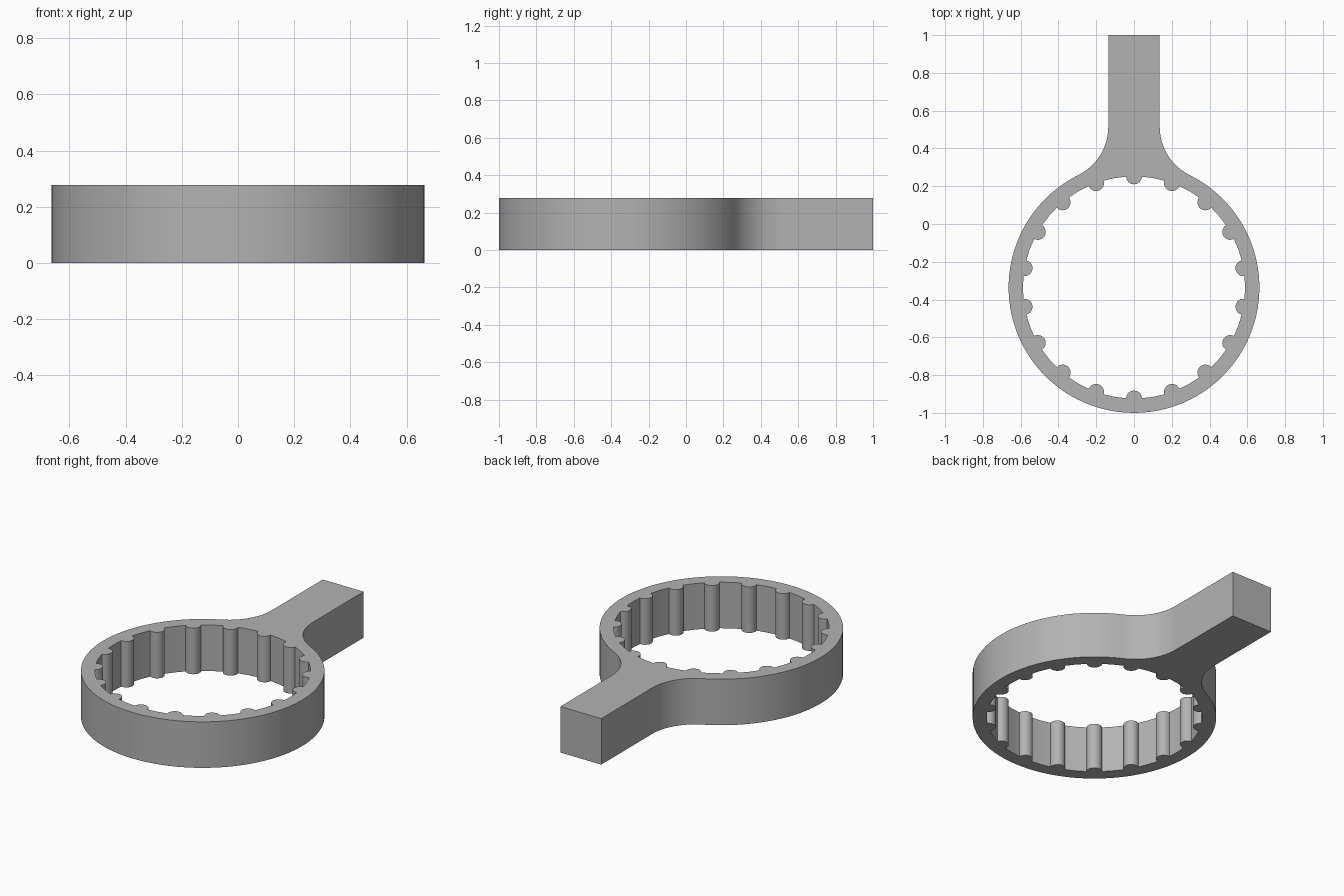
import bpy
import bmesh
from math import sin, cos, pi, acos, atan2, radians, hypot
from mathutils import Vector

cube = bpy.data.objects.get("Cube")
if cube:
    bpy.data.objects.remove(cube, do_unlink=True)

HEIGHT = 0.277
CENTRE = Vector((0, -0.336))
OUTER, WALL = 0.664, 0.588        # ring radii
BUMP, BUMPS = 0.042, 18           # grip rib radius and count
HALF, END, NECK = 0.136, 1.0, 0.515   # handle half width, tip, fillet start


def arc(centre, radius, start, stop, steps):
    return [centre + radius * Vector((cos(a), sin(a)))
            for a in (start + (stop - start) * i / steps for i in range(steps + 1))]


def outer_profile():
    # Fillet circle touches both the handle side and the ring
    rise = NECK - CENTRE.y
    fillet = (HALF**2 + rise**2 - OUTER**2) / (2 * (OUTER - HALF))
    side = HALF + fillet
    touch = atan2(rise, side)
    blend = arc(Vector((side, NECK)), fillet, pi, pi + touch, 12)
    right = [Vector((HALF, END))] + blend + arc(CENTRE, OUTER, touch, -pi / 2, 40)[1:]
    left = [Vector((-p.x, p.y)) for p in reversed(right[:-1])]
    return right + left


def inner_profile():
    # Alternating wall arcs and round ribs
    points = []
    pitch = 2 * pi / BUMPS
    reach = acos(BUMP / (2 * WALL))
    half = pi - 2 * reach
    for i in range(BUMPS):
        a = pi / 2 + i * pitch
        hub = CENTRE + WALL * Vector((cos(a), sin(a)))
        points += arc(hub, BUMP, a + pi + reach, a + pi - reach, 12)
        points += arc(CENTRE, WALL, a + half, a + pitch - half, 2)[1:-1]
    return points


# Wrench body: flat outline with ribbed hole, extruded upwards
bm = bmesh.new()
for loop in (outer_profile(), inner_profile()):
    verts = [bm.verts.new((p.x, p.y, 0)) for p in loop]
    for a, b in zip(verts, verts[1:] + verts[:1]):
        bm.edges.new((a, b))
bmesh.ops.triangle_fill(bm, edges=bm.edges[:], use_beauty=True)
top = bmesh.ops.extrude_face_region(bm, geom=bm.faces[:], use_keep_orig=True)
bmesh.ops.translate(bm, vec=(0, 0, HEIGHT),
                    verts=[v for v in top["geom"] if isinstance(v, bmesh.types.BMVert)])
bmesh.ops.recalc_face_normals(bm, faces=bm.faces[:])
mesh = bpy.data.meshes.new("ring_wrench")
bm.to_mesh(mesh)
bm.free()

wrench = bpy.data.objects.new("ring_wrench", mesh)
bpy.context.collection.objects.link(wrench)

grey = bpy.data.materials.new("plain_grey")
grey.use_nodes = True
colour = (0.45, 0.45, 0.45, 1)
grey.diffuse_color = colour
grey.node_tree.nodes["Principled BSDF"].inputs["Base Color"].default_value = colour
mesh.materials.append(grey)

bpy.context.view_layer.objects.active = wrench
wrench.select_set(True)
bpy.ops.object.shade_smooth_by_angle(angle=radians(30))
